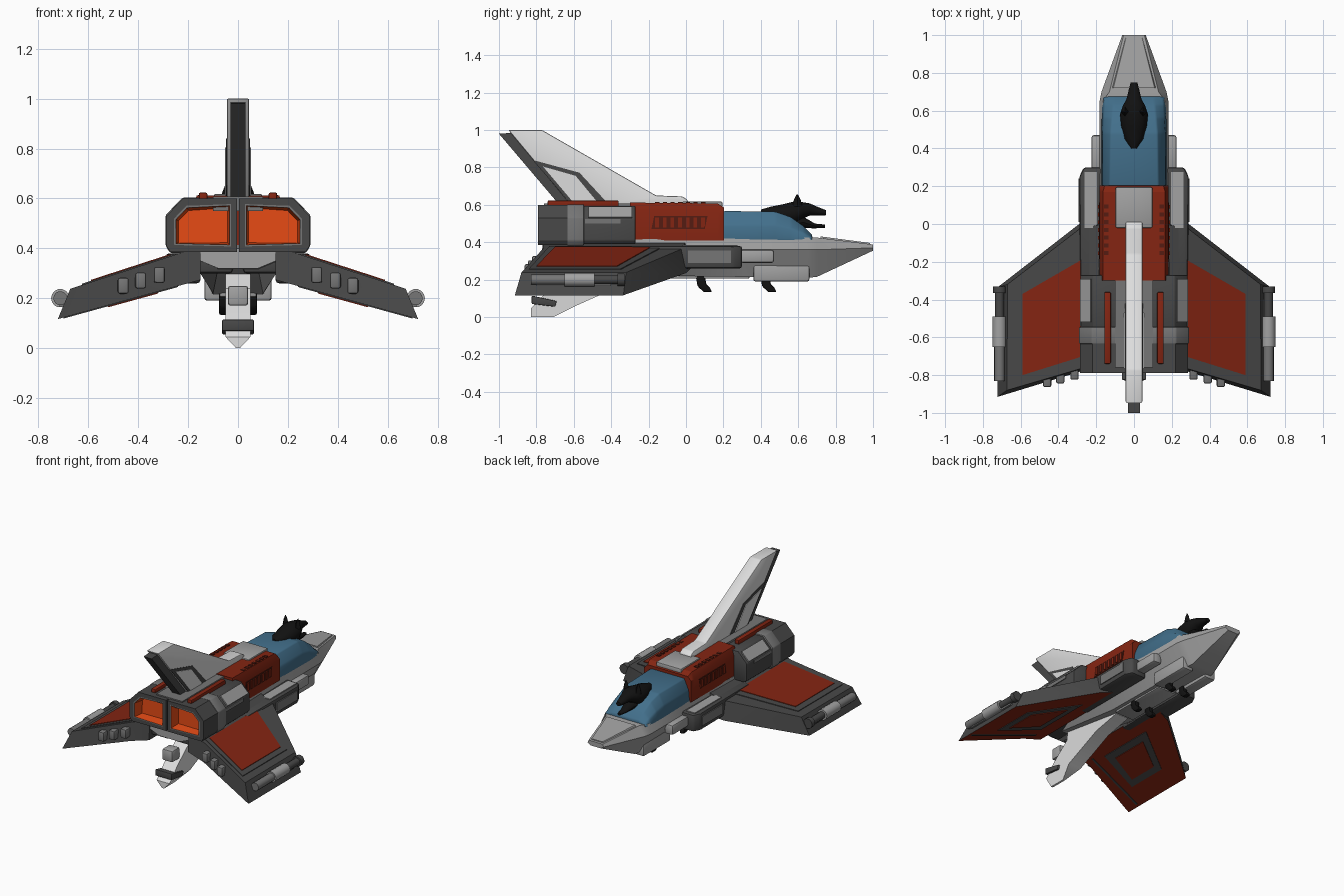
import bpy, bmesh, math

if "Cube" in bpy.data.objects:
    bpy.data.objects.remove(bpy.data.objects["Cube"])

# Flat colours
def mat(name, r, g, b):
    m = bpy.data.materials.new(name)
    m.diffuse_color = (r, g, b, 1)
    m.use_nodes = True
    m.node_tree.nodes["Principled BSDF"].inputs["Base Color"].default_value = m.diffuse_color
    return m

WHITE = mat("white", .72, .72, .72)
LIGHT = mat("light grey", .36, .36, .36)
MID = mat("mid grey", .18, .18, .18)
DARK = mat("dark grey", .065, .065, .065)
RED = mat("rust red", .23, .018, .006)
DEEP = mat("deep red", .09, .012, .006)
ORANGE = mat("glow orange", .85, .075, .008)
BLUE = mat("canopy blue", .055, .16, .26)
BLACK = mat("black", .006, .006, .006)


def finish(name, bm, mats, mirror=False, angle=32):
    bmesh.ops.recalc_face_normals(bm, faces=bm.faces)
    me = bpy.data.meshes.new(name)
    bm.to_mesh(me)
    bm.free()
    for m in mats:
        me.materials.append(m)
    me.shade_smooth()
    me.set_sharp_from_angle(angle=math.radians(angle))
    ob = bpy.data.objects.new(name, me)
    bpy.context.collection.objects.link(ob)
    if mirror:
        mod = ob.modifiers.new("mirror", 'MIRROR')
        mod.use_mirror_merge = False
    return ob


def loft_bm(rings, bevel=0):
    bm = bmesh.new()
    vs = [[bm.verts.new(p) for p in r] for r in rings]
    n = len(rings[0])
    for a, b in zip(vs, vs[1:]):
        for i in range(n):
            j = (i + 1) % n
            bm.faces.new((a[i], a[j], b[j], b[i]))
    bm.faces.new(vs[0])
    bm.faces.new(vs[-1])
    bmesh.ops.recalc_face_normals(bm, faces=bm.faces)
    if bevel:
        bmesh.ops.bevel(bm, geom=bm.edges[:], offset=bevel, segments=2, profile=.5, affect='EDGES')
    return bm


def loft(name, rings, m, mirror=False, bevel=0):
    return finish(name, loft_bm(rings, bevel), [m], mirror)


def prism(name, axis, pts, lo, hi, m, mirror=False, bevel=0):
    put = {'X': lambda a, b, t: (t, a, b), 'Y': lambda a, b, t: (a, t, b), 'Z': lambda a, b, t: (a, b, t)}[axis]
    return loft(name, [[put(a, b, t) for a, b in pts] for t in (lo, hi)], m, mirror, bevel)


def box(name, x, y, z, m, mirror=False, bevel=0):
    return prism(name, 'Z', [(x[0], y[0]), (x[1], y[0]), (x[1], y[1]), (x[0], y[1])], z[0], z[1], m, mirror, bevel)


def hexa(y, wb, wm, wt, zb, zm, zt):
    return [(-wb, y, zb), (wb, y, zb), (wm, y, zm), (wt, y, zt), (-wt, y, zt), (-wm, y, zm)]


def oval(x, y, z, rx, rz, n=14):
    return [(x + rx * math.cos(2 * math.pi * i / n), y, z + rz * math.sin(2 * math.pi * i / n)) for i in range(n)]


# Main hull, nose and canopy
loft("hull", [hexa(*s) for s in [
    (1.0, .04, .062, .055, .355, .37, .388), (.7, .09, .172, .13, .215, .36, .425),
    (.65, .10, .182, .165, .21, .36, .425), (.3, .10, .182, .17, .215, .36, .42),
    (-.1, .10, .19, .18, .22, .36, .42), (-.76, .08, .2, .2, .32, .37, .4)]], LIGHT)
loft("nose_plate", [[(-w, y, z), (w, y, z), (w * .95, y, z + .008), (-w * .95, y, z + .008)]
     for y, w, z in [(.985, .045, .388), (.72, .115, .423)]], LIGHT)
loft("canopy", [hexa(*s) for s in [
    (.2, .172, .165, .13, .41, .49, .567), (.48, .172, .165, .125, .41, .49, .563),
    (.56, .172, .162, .118, .41, .475, .535), (.63, .17, .158, .11, .41, .45, .485),
    (.675, .165, .15, .105, .41, .425, .44)]], BLUE, bevel=.008)
box("chin_box", (.05, .135), (.36, .66), (.19, .29), LIGHT, True, .012)
box("cheek_pad", (.16, .225), (.29, .47), (.29, .36), LIGHT, True, .012)
box("belly_plate", (-.075, .075), (-.1, .34), (.205, .23), LIGHT, False, .008)

# Red engine housing with vents and a grey spine
loft("red_housing", [hexa(y, .182, .182, w, .41, .56, z) for y, w, z in
     [(-.3, .165, .612), (.17, .165, .607), (.203, .155, .585)]], RED)
box("spine_plate", (-.098, .098), (-.02, .195), (.58, .618), LIGHT, False, .008)
box("rear_deck", (-.1, .1), (-.76, -.02), (.55, .608), MID)
prism("side_vent_panel", 'X', [(-.185, .47), (.1, .47), (.115, .54), (-.17, .54)], .18, .185, DEEP, True)
for i in range(7):
    y = -.165 + i * .041
    box("side_vent_slat", (.18, .191), (y, y + .02), (.478, .532), RED, True)
    box("top_vent", (.135, .16), (y, y + .022), (.60, .614), DEEP, True)
box("red_rail", (.123, .157), (-.74, -.36), (.59, .623), RED, True, .006)

# Shoulder pods
prism("shoulder_pod", 'Z', [(.15, -.3), (.285, -.3), (.29, .25), (.265, .3), (.15, .3)], .26, .38, DARK, True, .014)
box("pod_top_panel", (.195, .262), (-.02, .275), (.375, .386), LIGHT, True)
box("pod_side_panel", (.285, .295), (.01, .24), (.29, .355), MID, True)


# Engines: octagonal blocks, collar and glowing nozzles
def engine_profile(g):
    return [(.005, .39 - g), (.265 + g, .39 - g), (.282 + g, .41), (.282 + g, .525 + g),
            (.215 + g, .595 + g), (.005, .595 + g)]


prism("engine_front", 'Y', engine_profile(0), -.55, -.27, DARK, True, .006)
prism("engine_collar", 'Y', engine_profile(.008), -.635, -.545, MID, True, .006)
prism("engine_worn_patch", 'Y', [(.225, .584), (.279, .53), (.285, .536), (.229, .592)], -.52, -.29, LIGHT, True)
box("engine_side_patch", (.28, .287), (-.54, -.35), (.50, .525), MID, True)
bm = loft_bm([[(x, y, z) for x, z in engine_profile(.005)] for y in (-.79, -.63)])
face = min(bm.faces, key=lambda f: f.calc_center_median().y)
bmesh.ops.inset_region(bm, faces=[face], thickness=.032)
rim = bmesh.ops.inset_region(bm, faces=[face], thickness=.009)["faces"]
inner = bmesh.ops.inset_region(bm, faces=[face], thickness=.012, depth=-.07)["faces"]
for f in rim:
    f.material_index = 1
for f in inner + [face]:
    f.material_index = 2
finish("engine_nozzle", bm, [DARK, MID, ORANGE], True)
box("engine_underside", (.02, .17), (-.74, -.3), (.3, .395), DARK, True, .015)


# Drooping wings
def top_z(x):
    return .375 - .325 * (x - .25)


def low_z(x):
    return .26 - .275 * (x - .2)


def plate(name, pts, zf, lo, hi, m):
    return loft(name, [[(x, y, zf(x) + d) for x, y in pts] for d in (lo, hi)], m, True)


upper = [(.15, .0), (.28, -.02), (.67, -.32), (.672, -.88), (.28, -.765), (.15, -.765)]
lower = [(.15, .04), (.29, .0), (.722, -.335), (.722, -.915), (.28, -.78), (.15, -.77)]
bm = loft_bm([[(x, y, low_z(x)) for x, y in lower], [(x, y, top_z(x)) for x, y in upper]])
for f in bm.faces:
    f.material_index = int(f.normal.z < -.8)
finish("wing", bm, [DARK, RED], True)
plate("wing_rim", [(.25, -.12), (.625, -.35), (.625, -.84), (.25, -.73)], top_z, 0, .005, DARK)
plate("wing_red_panel", [(.27, -.185), (.59, -.37), (.59, -.80), (.27, -.70)], top_z, .001, .009, RED)
plate("wing_under_frame", [(.27, -.2), (.57, -.4), (.57, -.7), (.27, -.62)], low_z, -.004, 0, DARK)
plate("wing_under_panel", [(.32, -.29), (.52, -.42), (.52, -.64), (.32, -.57)], low_z, -.008, -.001, RED)
plate("wing_under_seam", [(.24, -.70), (.7, -.8), (.7, -.815), (.24, -.715)], low_z, -.004, 0, DARK)
for x in (.315, .39, .46):
    y = -.775 - (x - .28) * .27
    z = (top_z(x) + low_z(x)) / 2
    box("trailing_lug", (x - .022, x + .022), (y - .04, y + .05), (z - .03, z + .035), MID, True, .01)

# Wingtip guns
for name, r, y0, y1, m in [("gun_body", .028, -.83, -.62, MID), ("gun_sleeve", .037, -.65, -.49, LIGHT),
                           ("gun_barrel", .024, -.5, -.34, DARK), ("gun_muzzle", .034, -.365, -.33, DARK)]:
    loft(name, [oval(.712, y, .2, r, r) for y in (y0, y1)], m, True)
box("tip_worn_patch", (.685, .715), (-.8, -.4), (.165, .2), MID, True)

# Tail fin with dark trailing edge and framed panel
prism("tail_fin", 'X', [(.01, .58), (.01, .625), (-.02, .645), (-.16, .65), (-.77, 1.0), (-.95, 1.0), (-.6, .58)],
      -.045, .045, WHITE, False, .007)
prism("fin_trailing_edge", 'X', [(-.93, .985), (-1.0, .98), (-.66, .58), (-.56, .58)], -.031, .031, DARK)
prism("fin_panel_frame", 'X', [(-.82, .84), (-.57, .772), (-.42, .61), (-.62, .61)], .043, .048, DARK, True)
prism("fin_panel", 'X', [(-.765, .805), (-.59, .755), (-.47, .61), (-.6, .61)], .044, .052, WHITE, True)

# Ventral keel
bm = loft_bm([[(x, y, z) for y, z in [(-.1, .3), (-.12, .22), (-.32, .18), (-.6, .055), (-.71, .0), (-.83, .0),
     (-.83, .045), (-.74, .14), (-.62, .24), (-.6, .4), (-.2, .4)]] for x in (-.05, .05)])
for v in bm.verts:
    if v.co.z < .02:
        v.co.x *= .15
finish("ventral_keel", bm, [WHITE])
prism("keel_band", 'X', [(-.825, .115), (-.69, .085), (-.7, .055), (-.825, .07)], -.064, .064, DARK, False, .005)
box("keel_step", (-.04, .04), (-.785, -.7), (.17, .25), LIGHT, False, .01)

# Wolf head poking out of the canopy
loft("wolf_head", [oval(0, *s) for s in [
    (.40, .56, .015, .015), (.45, .56, .05, .03), (.52, .55, .068, .055), (.58, .555, .074, .065),
    (.625, .57, .06, .045), (.66, .575, .04, .034), (.71, .565, .028, .022), (.748, .558, .018, .014)]], BLACK)
loft("wolf_jaw", [oval(0, *s) for s in [(.56, .5, .05, .04), (.63, .505, .04, .03), (.69, .487, .024, .013),
                                        (.742, .486, .013, .009)]], BLACK)
loft("wolf_ear", [[(.048 + a * s, .595 + b * s, z) for a, b in ((-.022, 0), (0, .025), (.02, 0), (0, -.025))]
     for s, z in ((1.1, .59), (.75, .625), (.15, .655))], BLACK, True)

# Wolf paws hanging below the hull
for d in (0, .345):
    prism("wolf_paw", 'X', [(.05 + d, .23), (.062 + d, .165), (.095 + d, .133), (.138 + d, .133), (.13 + d, .155),
                            (.108 + d, .175), (.1 + d, .23)], .042, .076, BLACK, True, .008)
